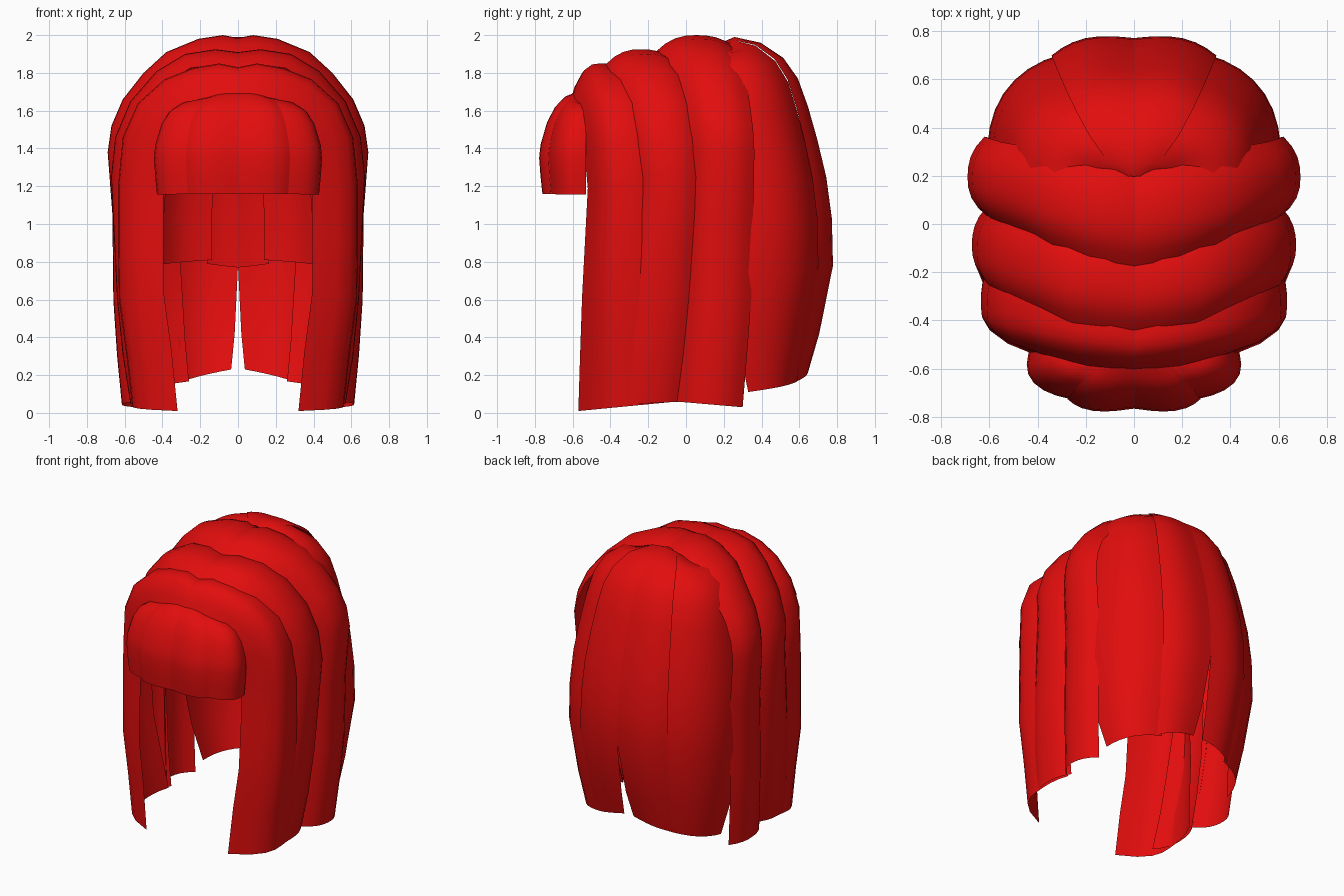
import bpy, math
from mathutils import Vector

cube = bpy.data.objects.get("Cube")
if cube:
    bpy.data.objects.remove(cube, do_unlink=True)

red = bpy.data.materials.new("hair_red")
red.use_nodes = True
red.diffuse_color = (0.76, 0.004, 0.004, 1)
red.node_tree.nodes["Principled BSDF"].inputs["Base Color"].default_value = (0.76, 0.004, 0.004, 1)


def sheet(name, rows):
    """Loft rows of points into a smooth lock of hair, mirrored across x."""
    n = len(rows[0])
    faces = [(r * n + c, r * n + c + 1, (r + 1) * n + c + 1, (r + 1) * n + c)
             for r in range(len(rows) - 1) for c in range(n - 1)]
    mesh = bpy.data.meshes.new(name)
    mesh.from_pydata([p for row in rows for p in row], [], faces)
    mesh.update()
    # Point the normals away from the head
    head = Vector((0, 0, 0.9))
    if sum(f.normal.dot(f.center - head) for f in mesh.polygons) < 0:
        mesh.flip_normals()
    mesh.materials.append(red)
    mesh.shade_smooth()
    obj = bpy.data.objects.new(name, mesh)
    bpy.context.collection.objects.link(obj)
    mirror = obj.modifiers.new("Mirror", 'MIRROR')
    mirror.use_mirror_merge = False


def blend(values, t):
    """Interpolate through evenly spaced values."""
    k = t * (len(values) - 1)
    i = min(int(k), len(values) - 2)
    return values[i] + (values[i + 1] - values[i]) * (k - i)


def band(name, path, front, back, tuck_front, tuck_back, hem, power=2.5, segs=8):
    """Lock that runs from the parting over the side and hangs down."""
    rows = []
    last = len(path) - 1
    for i, (x, z) in enumerate(path):
        a, b = path[max(i - 1, 0)], path[min(i + 1, last)]
        nx, nz = a[1] - b[1], b[0] - a[0]
        size = math.hypot(nx, nz)
        nx, nz = (0, 1) if i == 0 else (1, 0) if i == last else (nx / size, nz / size)
        yf, yb = blend(front, i / last), blend(back, i / last)
        row = []
        for s in range(segs + 1):
            u = 2 * s / segs - 1
            inset = (tuck_front if u < 0 else tuck_back) * abs(u) ** power
            lift = hem * u if i == last else 0
            row.append((max(x - nx * inset, 0), (yf + yb) / 2 + u * (yb - yf) / 2,
                        z - nz * inset + lift))
        rows.append(row)
    sheet(name, rows)


def dome_lock(name, cy, rx, ry, start, end, profile, bulge=0.02, open_start=0, open_end=0,
              side=0.6, hem=0.0, segs=6):
    """Lock that fans down a dome; angles run from the side to the middle."""
    rows = []
    last = len(profile) - 1
    for i, (r, z) in enumerate(profile):
        # Narrow the lock close to its hem
        k = max(0, i / last - 0.85) / 0.15
        a0, a1 = start + open_start * k, end - open_end * k
        row = []
        for s in range(segs + 1):
            t = s / segs
            a = math.radians(a0 + (a1 - a0) * t)
            puff = 1 + bulge * (math.sin(math.pi * t) - 0.5)
            x = rx * max(math.cos(a), 0) ** 0.85 * r ** side * puff
            y = cy + ry * math.sin(a) ** 0.85 * r * puff
            # Shoulders of the dome sit lower than its middle
            drop = 0.07 * math.cos(a) ** 2 * (1 - r)
            row.append((x, y, z - drop + (hem * t if i == last else 0)))
        rows.append(row)
    sheet(name, rows)


# Three overlapping bands over the crown, stepping up towards the back
band("front_band",
     [(0, 1.83), (0.1, 1.85), (0.24, 1.825), (0.39, 1.765), (0.53, 1.64), (0.61, 1.46),
      (0.635, 1.2), (0.635, 0.9), (0.63, 0.6), (0.59, 0.3), (0.56, 0.035)],
     (-0.63, -0.61, -0.56, -0.52, -0.55, -0.57), (-0.32, -0.26, -0.19, -0.16, -0.12, -0.05),
     0.24, 0.05, 0.025, power=2.8)
band("middle_band",
     [(0, 1.91), (0.12, 1.925), (0.28, 1.9), (0.43, 1.81), (0.57, 1.65), (0.65, 1.46),
      (0.672, 1.25), (0.655, 0.9), (0.64, 0.6), (0.61, 0.3), (0.57, 0.05)],
     (-0.44, -0.41, -0.32, -0.25, -0.34, -0.4), (-0.08, -0.03, 0.04, 0.07, 0.03, -0.02),
     0.08, 0.06, 0.01)
band("crown_band",
     [(0, 1.985), (0.08, 2.0), (0.21, 1.98), (0.38, 1.91), (0.5, 1.8), (0.61, 1.66),
      (0.67, 1.52), (0.69, 1.38), (0.665, 1.05), (0.66, 0.6), (0.64, 0.3), (0.615, 0.045)],
     (-0.18, -0.14, -0.02, 0.03, 0.0, -0.05), (0.26, 0.28, 0.33, 0.365, 0.35, 0.3),
     0.09, 0.07, -0.015)

# Long back hair, split at the centre near the hem
back_profile = [(0.03, 1.965), (0.13, 1.99), (0.36, 1.96), (0.56, 1.88), (0.69, 1.77), (0.78, 1.62),
                (0.86, 1.45), (0.94, 1.25), (0.99, 1.03), (1.0, 0.78), (0.88, 0.42), (0.78, 0.17)]
dome_lock("back_centre_lock", 0.18, 0.61, 0.6, 59, 90, back_profile, 0.03, open_end=2.5, hem=0.06)
dome_lock("back_side_lock", 0.18, 0.62, 0.585, 3, 64,
          [(r, z - 0.045 * i / 11) for i, (r, z) in enumerate(back_profile)], 0.04,
          open_start=13, hem=0.045, segs=8)

# Shorter layer under the back hair
nape_profile = [(0.76, 1.55), (0.85, 1.3), (0.91, 1.05), (0.92, 0.79)]
dome_lock("nape_centre_lock", 0.2, 0.55, 0.54, 75, 90, nape_profile, 0.02, hem=-0.02, segs=3)
dome_lock("nape_side_lock", 0.2, 0.56, 0.53, 44, 78, nape_profile, 0.03, hem=0.02, segs=4)

# Rounded fringe over the forehead
fringe_profile = [(0.2, 1.7), (0.45, 1.675), (0.66, 1.62), (0.83, 1.54), (0.97, 1.42),
                  (1.0, 1.35), (0.97, 1.25), (0.93, 1.16)]
dome_lock("fringe_centre_lock", -0.53, 0.45, -0.245, 54, 90, fringe_profile, 0.08, side=0.5)
dome_lock("fringe_side_lock", -0.53, 0.45, -0.235, 0, 57, fringe_profile, 0.06, side=0.5)
